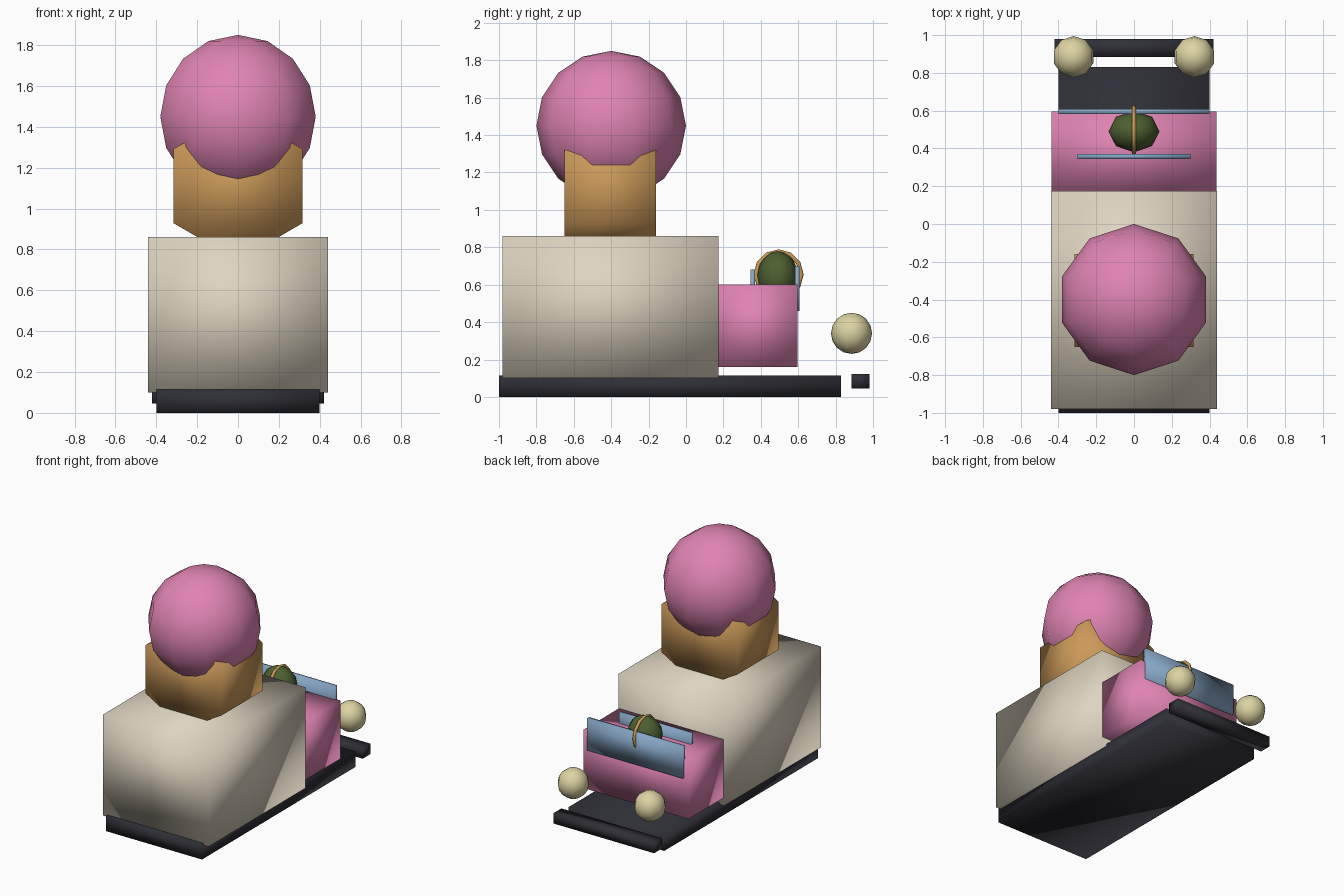
import bpy
import math

cube = bpy.data.objects.get("Cube")
if cube:
    bpy.data.objects.remove(cube, do_unlink=True)


def material(name, r, g, b):
    m = bpy.data.materials.new(name)
    m.use_nodes = True
    m.diffuse_color = (r, g, b, 1)
    m.node_tree.nodes["Principled BSDF"].inputs["Base Color"].default_value = (r, g, b, 1)
    return m


pink = material("pink", 0.74, 0.23, 0.45)
cream = material("cream", 0.73, 0.66, 0.53)
dark = material("dark grey", 0.028, 0.028, 0.038)
tan = material("wafer tan", 0.6, 0.32, 0.1)
blue = material("glass blue", 0.24, 0.38, 0.56)
lamp = material("lamp yellow", 0.72, 0.65, 0.36)
green = material("green", 0.075, 0.115, 0.03)


def finish(name, mat):
    """Name the new part, colour it and smooth every face."""
    obj = bpy.context.object
    obj.name = name
    obj.data.materials.append(mat)
    bpy.ops.object.transform_apply(location=False, rotation=True, scale=True)
    bpy.ops.object.shade_smooth()
    return obj


def box(name, mat, half_width, y, z):
    """Box centred on x, spanning the given y and z ranges."""
    bpy.ops.mesh.primitive_cube_add(size=1, location=(0, sum(y) / 2, sum(z) / 2))
    bpy.context.object.scale = (2 * half_width, y[1] - y[0], z[1] - z[0])
    return finish(name, mat)


def ball(name, mat, center, radii, segments=10, rings=8):
    """Low-poly ball with a corner pointing along y."""
    bpy.ops.mesh.primitive_uv_sphere_add(segments=segments, ring_count=rings,
                                         radius=1, location=center)
    obj = bpy.context.object
    widest = max(obj.data.vertices, key=lambda v: v.co.x ** 2 + v.co.y ** 2).co
    obj.rotation_euler.z = math.pi / 2 - math.atan2(widest.y, widest.x)
    bpy.ops.object.transform_apply(location=False, rotation=True, scale=False)
    obj.scale = radii
    return finish(name, mat)


# Vehicle base and body
box("chassis", dark, 0.4, (-1, 0.83), (0, 0.115))
box("cargo_body", cream, 0.44, (-0.98, 0.175), (0.1, 0.86))
box("cab", pink, 0.437, (0.17, 0.595), (0.16, 0.6))
box("bumper", dark, 0.42, (0.885, 0.98), (0.045, 0.122))

# Glass panels
box("windshield", blue, 0.4, (0.582, 0.608), (0.46, 0.7))
box("inner_panel", blue, 0.3, (0.345, 0.37), (0.5, 0.68))

# Headlights
for side, x in (("left", 0.32), ("right", -0.32)):
    ball(side + "_headlight", lamp, (x, 0.885, 0.34), (0.11, 0.11, 0.11))

# Hexagonal wafer cup lying along y, with the scoop on top
bpy.ops.mesh.primitive_cylinder_add(vertices=6, radius=0.364, depth=0.49,
                                    location=(0, -0.405, 1.11),
                                    rotation=(math.pi / 2, 0, 0))
finish("wafer_cup", tan)
ball("scoop", pink, (0, -0.4, 1.45), (0.4, 0.4, 0.4))

# Driver's head and the band around it
ball("driver_head", green, (0, 0.49, 0.64), (0.135, 0.11, 0.14), 8, 8)
bpy.ops.mesh.primitive_torus_add(major_segments=12, minor_segments=6,
                                 major_radius=0.122, minor_radius=0.012,
                                 location=(0, 0.495, 0.655),
                                 rotation=(0, math.pi / 2, 0))
finish("head_band", tan)
